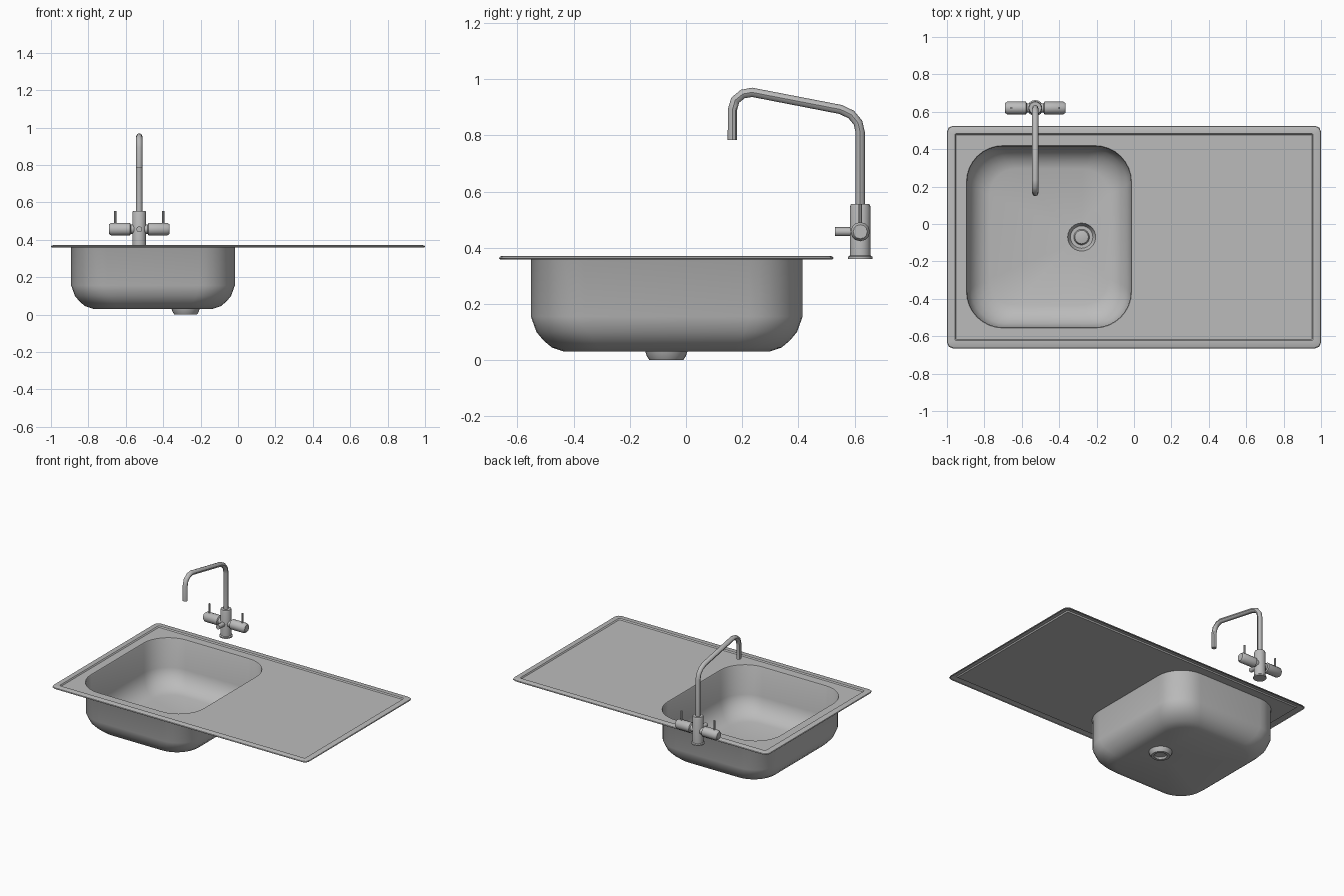
import bpy, bmesh
from math import pi, sin, cos, radians
from mathutils import Vector, Matrix

cube = bpy.data.objects.get("Cube")
if cube:
    bpy.data.objects.remove(cube, do_unlink=True)

steel = bpy.data.materials.new("brushed steel")
steel.use_nodes = True
STEEL = (0.5, 0.5, 0.5, 1)
steel.diffuse_color = STEEL
steel.node_tree.nodes["Principled BSDF"].inputs["Base Color"].default_value = STEEL


def finish(name, bm, angle=40, outward=True):
    """Turn a bmesh into a smooth shaded steel object."""
    if outward:
        bmesh.ops.recalc_face_normals(bm, faces=bm.faces)
    mesh = bpy.data.meshes.new(name)
    bm.to_mesh(mesh)
    bm.free()
    mesh.materials.append(steel)
    mesh.shade_smooth()
    mesh.set_sharp_from_angle(angle=radians(angle))
    obj = bpy.data.objects.new(name, mesh)
    bpy.context.collection.objects.link(obj)
    return obj


def rounded_loop(bm, box, inset, radius, z, segs):
    """Ring of vertices around a rounded rectangle."""
    x0, x1, y0, y1 = box
    cx, cy = (x0 + x1) / 2, (y0 + y1) / 2
    hx, hy = (x1 - x0) / 2 - inset - radius, (y1 - y0) / 2 - inset - radius
    ring = []
    for corner, (sx, sy) in enumerate([(1, 1), (-1, 1), (-1, -1), (1, -1)]):
        for i in range(segs + 1):
            a = (corner + i / segs) * pi / 2
            ring.append(bm.verts.new((cx + sx * hx + radius * cos(a),
                                      cy + sy * hy + radius * sin(a), z)))
    return ring


def circle_loop(bm, cx, cy, r, z, n):
    return [bm.verts.new((cx + r * cos(2 * pi * i / n), cy + r * sin(2 * pi * i / n), z))
            for i in range(n)]


def skin(bm, rings):
    for a, b in zip(rings, rings[1:]):
        for i in range(len(a)):
            j = (i + 1) % len(a)
            bm.faces.new((a[i], a[j], b[j], b[i]))


def fill_between(bm, outer, inner):
    """Flat surface between an outer ring and a hole."""
    edges = []
    for ring in (outer, inner):
        for i in range(len(ring)):
            pair = (ring[i], ring[(i + 1) % len(ring)])
            edges.append(bm.edges.get(pair) or bm.edges.new(pair))
    bmesh.ops.triangle_fill(bm, edges=edges, use_beauty=True, normal=(0, 0, 1))


# Sink: raised rim, deck, bowl and drain in one pressed sheet
SHEET = (-1, 1, -0.665, 0.525)
BOWL = (-0.892, -0.017, -0.552, 0.415)
DRAIN = (-0.28, -0.07)
bm = bmesh.new()
rim = [rounded_loop(bm, SHEET, inset, r, z, 2) for inset, r, z in (
    (0.004, 0.03, 0.359), (0, 0.032, 0.363), (0.003, 0.03, 0.368),
    (0.01, 0.025, 0.371), (0.042, 0.008, 0.371), (0.048, 0.005, 0.363))]
skin(bm, rim)
bowl = [rounded_loop(bm, BOWL, inset, r, z, 8) for inset, r, z in (
    (-0.004, 0.195, 0.363), (0, 0.19, 0.357), (0, 0.19, 0.155), (0.02, 0.185, 0.1),
    (0.045, 0.18, 0.07), (0.075, 0.165, 0.045), (0.12, 0.14, 0.03))]
skin(bm, bowl)
drain = [circle_loop(bm, *DRAIN, r, z, 24) for r, z in (
    (0.075, 0.03), (0.07, 0.015), (0.06, 0), (0.042, 0), (0.036, 0.012), (0.03, 0.014))]
skin(bm, drain)
bm.faces.new(drain[-1])
fill_between(bm, rim[-1], bowl[0])
fill_between(bm, bowl[-1], drain[0])
bmesh.ops.recalc_face_normals(bm, faces=bm.faces)
deck = max(bm.faces, key=lambda f: f.calc_area())
if deck.normal.z < 0:
    bmesh.ops.reverse_faces(bm, faces=bm.faces)
finish("sink", bm, 35, outward=False)


def turned(name, profile, origin, axis, segs=16, angle=40):
    """Solid of revolution; profile is (radius, distance along axis)."""
    bm = bmesh.new()
    rings = [circle_loop(bm, 0, 0, r, h, segs) for r, h in profile]
    skin(bm, rings)
    bm.faces.new(rings[0])
    bm.faces.new(rings[-1])
    turn = Vector((0, 0, 1)).rotation_difference(Vector(axis)).to_matrix().to_4x4()
    bm.transform(Matrix.Translation(origin) @ turn)
    return finish(name, bm, angle)


# Tap body with flared foot
TX, TY, VZ = -0.528, 0.62, 0.457
turned("tap_body", [(0.043, 0.36), (0.043, 0.368), (0.037, 0.373), (0.037, 0.545),
                    (0.033, 0.555)], (TX, TY, 0), (0, 0, 1))

# Cross valves and their lever pins, one on each side
for side, sx in (("left", 1), ("right", -1)):
    turned(side + "_valve", [(0.025, 0), (0.025, 0.045), (0.034, 0.05), (0.034, 0.15),
                             (0.025, 0.163)], (TX, TY, VZ), (sx, 0, 0), 12)
    turned(side + "_lever", [(0.006, 0.03), (0.006, 0.098)],
           (TX + sx * 0.128, TY, VZ), (0, 0, 1), 8)

# Short front knob
turned("front_knob", [(0.016, 0), (0.016, 0.09)], (TX, TY, VZ), (0, -1, 0), 8, 50)

# Bent spout
path = [(0.62, 0.54), (0.62, 0.81), (0.612, 0.845), (0.588, 0.874), (0.55, 0.892),
        (0.235, 0.953), (0.202, 0.947), (0.175, 0.925), (0.165, 0.89), (0.165, 0.784)]
curve = bpy.data.curves.new("spout_path", "CURVE")
curve.dimensions = "3D"
curve.bevel_depth = 0.0165
curve.bevel_resolution = 2
curve.use_fill_caps = True
spline = curve.splines.new("POLY")
spline.points.add(len(path) - 1)
for point, (y, z) in zip(spline.points, path):
    point.co = (TX, y, z, 1)
helper = bpy.data.objects.new("spout_path", curve)
bpy.context.collection.objects.link(helper)
tube = bpy.data.meshes.new_from_object(
    helper.evaluated_get(bpy.context.evaluated_depsgraph_get()))
bm = bmesh.new()
bm.from_mesh(tube)
bmesh.ops.remove_doubles(bm, verts=bm.verts, dist=0.0001)
bpy.data.objects.remove(helper)
bpy.data.meshes.remove(tube)
finish("spout", bm, 45)
